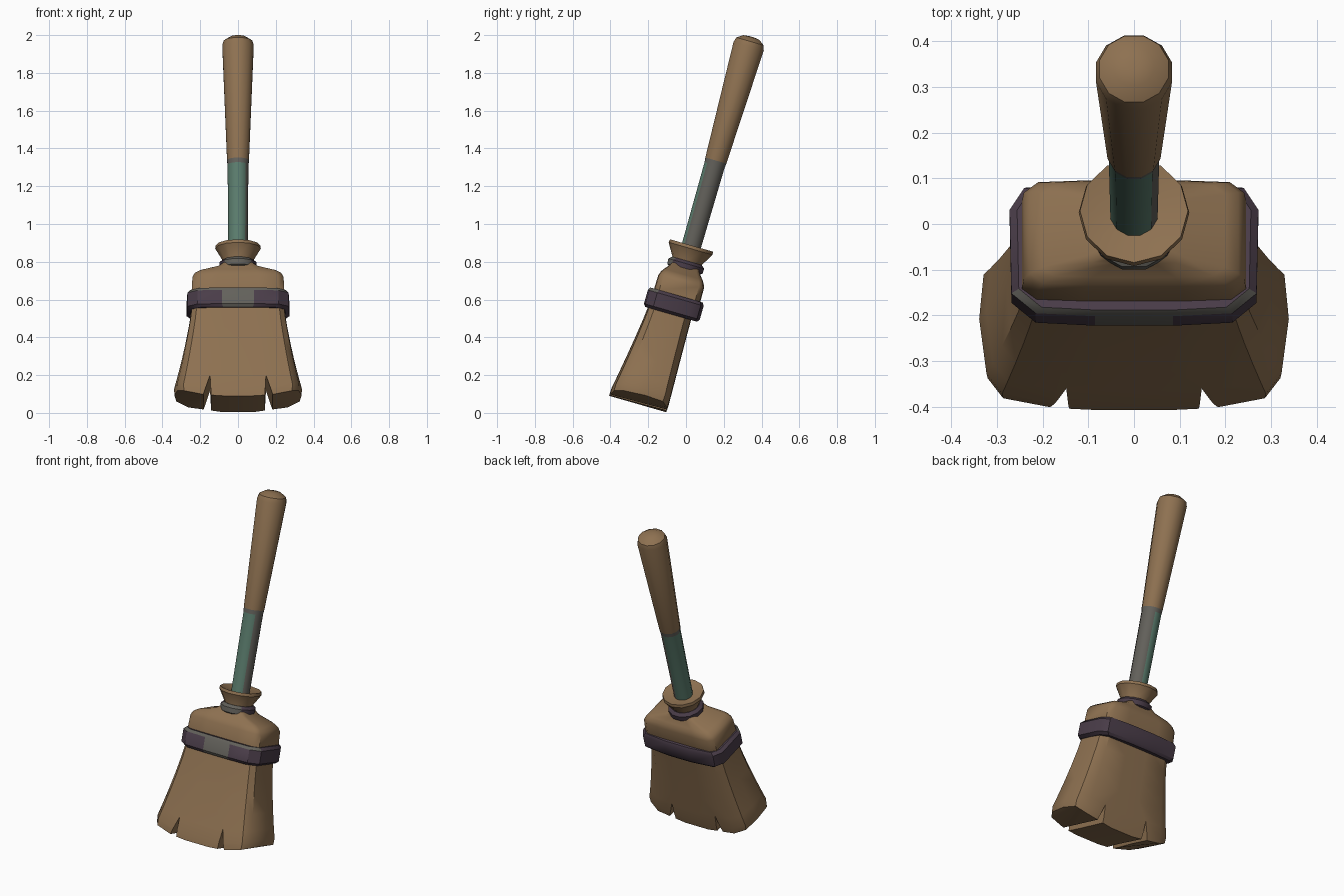
import bpy, bmesh, math
from mathutils import Matrix, Vector

if "Cube" in bpy.data.objects:
    bpy.data.objects.remove(bpy.data.objects["Cube"])

TILT = Matrix.Translation((0, -0.225, 0)) @ Matrix.Rotation(-math.radians(16), 4, 'X')


def material(name, rgb):
    m = bpy.data.materials.new(name)
    m.diffuse_color = (*rgb, 1)
    m.use_nodes = True
    m.node_tree.nodes["Principled BSDF"].inputs["Base Color"].default_value = m.diffuse_color
    return m


BROWN = material("straw_brown", (0.27, 0.165, 0.082))
TEAL = material("faded_teal", (0.105, 0.205, 0.155))
GREY = material("worn_grey", (0.125, 0.12, 0.105))
PURPLE = material("dark_purple", (0.068, 0.046, 0.066))


def loft(name, rings, mats, rule=None):
    """Skin even-sided rings (upright space), cap with strips, colour by rule."""
    bm = bmesh.new()
    vs = [[bm.verts.new(p) for p in r] for r in rings]
    n = len(rings[0])
    for a, b in zip(vs, vs[1:]):
        for i in range(n):
            j = (i + 1) % n
            bm.faces.new((a[i], a[j], b[j], b[i]))
    s = n // 4
    for r in (vs[0], vs[-1]):
        for i in range(n // 2 - 1):
            bm.faces.new([r[k % n] for k in (s - 1 - i, s + i, s + i + 1, s - 2 - i)])
    bmesh.ops.recalc_face_normals(bm, faces=bm.faces)
    bm.normal_update()
    if rule:
        for f in bm.faces:
            f.material_index = rule(f.calc_center_median(), f.normal)
    me = bpy.data.meshes.new(name)
    bm.to_mesh(me)
    bm.free()
    for m in mats:
        me.materials.append(m)
    ob = bpy.data.objects.new(name, me)
    bpy.context.collection.objects.link(ob)
    return ob


def circle(r, t, n=12, turn=0.5):
    return [Vector((r * math.cos(a), r * math.sin(a), t))
            for a in (2 * math.pi * (i + turn) / n for i in range(n))]


def mirrored(half, t, sx=1, sy=1):
    """Full section from its right half, listed front to back."""
    pts = [(x * sx, y * sy) for x, y in half]
    pts += [(-x, y) for x, y in reversed(pts)]
    return [Vector((x, y, t)) for x, y in pts]


def finish(ob, angle=35):
    ob.data.transform(TILT)
    bpy.ops.object.select_all(action='DESELECT')
    ob.select_set(True)
    bpy.context.view_layer.objects.active = ob
    bpy.ops.object.shade_smooth_by_angle(angle=math.radians(angle))


# Handle with a worn painted lower part
def handle_colour(c, n):
    if c.z > 1.39:
        return 0
    return 2 if c.z > 1.365 or n.x + 0.25 * n.y > 0.6 else 1


finish(loft("handle", [circle(r, t) for r, t in (
    (0.053, 0.86), (0.057, 1.365), (0.06, 1.39), (0.086, 2.02),
    (0.078, 2.046), (0.045, 2.068), (0.012, 2.072))], (BROWN, TEAL, GREY), handle_colour))

# Flared collar at the foot of the handle, slightly dished
finish(loft("collar", [circle(r, t, 12, 0) for r, t in (
    (0.08, 0.80), (0.082, 0.84), (0.121, 0.905), (0.118, 0.922), (0.05, 0.905))], (BROWN,)))

# Neck cord
finish(loft("neck_cord", [circle(r, t) for r, t in (
    (0.082, 0.782), (0.1, 0.793), (0.102, 0.822), (0.084, 0.837))],
    (PURPLE, GREY), lambda c, n: int(c.y < 0 and abs(c.x) < 0.06)))

# Gathered head above the band
HEAD = [(0.45, -1), (0.87, -0.97), (1, -0.78), (1, 0.78), (0.87, 0.97), (0.45, 1)]
finish(loft("gathered_head", [mirrored(HEAD, t, x, y) for t, x, y in (
    (0.58, 0.245, 0.125), (0.65, 0.245, 0.127), (0.722, 0.241, 0.126),
    (0.745, 0.228, 0.118), (0.763, 0.2, 0.106), (0.79, 0.105, 0.083),
    (0.81, 0.08, 0.075))], (BROWN,)), 50)

# Binding band, worn in the middle of its front and along the top edge
BAND = [(0.085, -0.157), (0.215, -0.15), (0.268, -0.105),
        (0.272, 0.085), (0.24, 0.135), (0.085, 0.15)]


def band_colour(c, n):
    return int(c.y < -0.1 and n.y < -0.3 and (abs(c.x) < 0.05 or c.z > 0.632))


finish(loft("binding_band", [mirrored(BAND, t, s, s) for t, s in (
    (0.542, 0.93), (0.557, 1), (0.632, 1), (0.648, 0.94))], (PURPLE, GREY), band_colour))

# Flared bristles with the bottom rising towards the outer sides
TOP = [(0.07, -0.128), (0.14, -0.127), (0.215, -0.122), (0.24, -0.095),
       (0.245, 0.0), (0.24, 0.07), (0.2, 0.103), (0.07, 0.106)]
LOW = [(0.08, -0.206), (0.18, -0.203), (0.295, -0.188), (0.33, -0.145),
       (0.347, -0.02), (0.337, 0.085), (0.27, 0.115), (0.08, 0.118)]
rings = []
for f in (0, 0.2, 0.4, 0.6, 0.8, 0.93, 1.0):
    k = f ** 1.2
    half = [(a[0] + (b[0] - a[0]) * k, a[1] + (b[1] - a[1]) * k) for a, b in zip(TOP, LOW)]
    s = 0.97 if f == 1.0 else 1
    ring = mirrored(half, 0, s, s)
    for p in ring:
        low = 0.036 + 0.06 * (abs(p.x) / 0.345) ** 3
        p.z = 0.58 + (low - 0.58) * f
    rings.append(ring)
bristles = loft("bristles", rings, (BROWN,))

# Two slanted V notches split the bristles into three clumps
cutters = []
for side in (-1, 1):
    tri = [(0.137, -0.05), (0.143, 0.06), (0.148, 0.155), (0.215, -0.05)]
    cut = loft("notch_cutter", [[Vector((side * x, y, t)) for x, t in tri]
                                for y in (-0.3, 0.3)], (BROWN,))
    cut.hide_render = True
    cutters.append(cut)
    mod = bristles.modifiers.new("notch", 'BOOLEAN')
    mod.operation = 'DIFFERENCE'
    mod.solver = 'EXACT'
    mod.object = cut
graph = bpy.context.evaluated_depsgraph_get()
cut_mesh = bpy.data.meshes.new_from_object(bristles.evaluated_get(graph))
bristles.modifiers.clear()
bristles.data = cut_mesh
for c in cutters:
    bpy.data.objects.remove(c)
finish(bristles)
